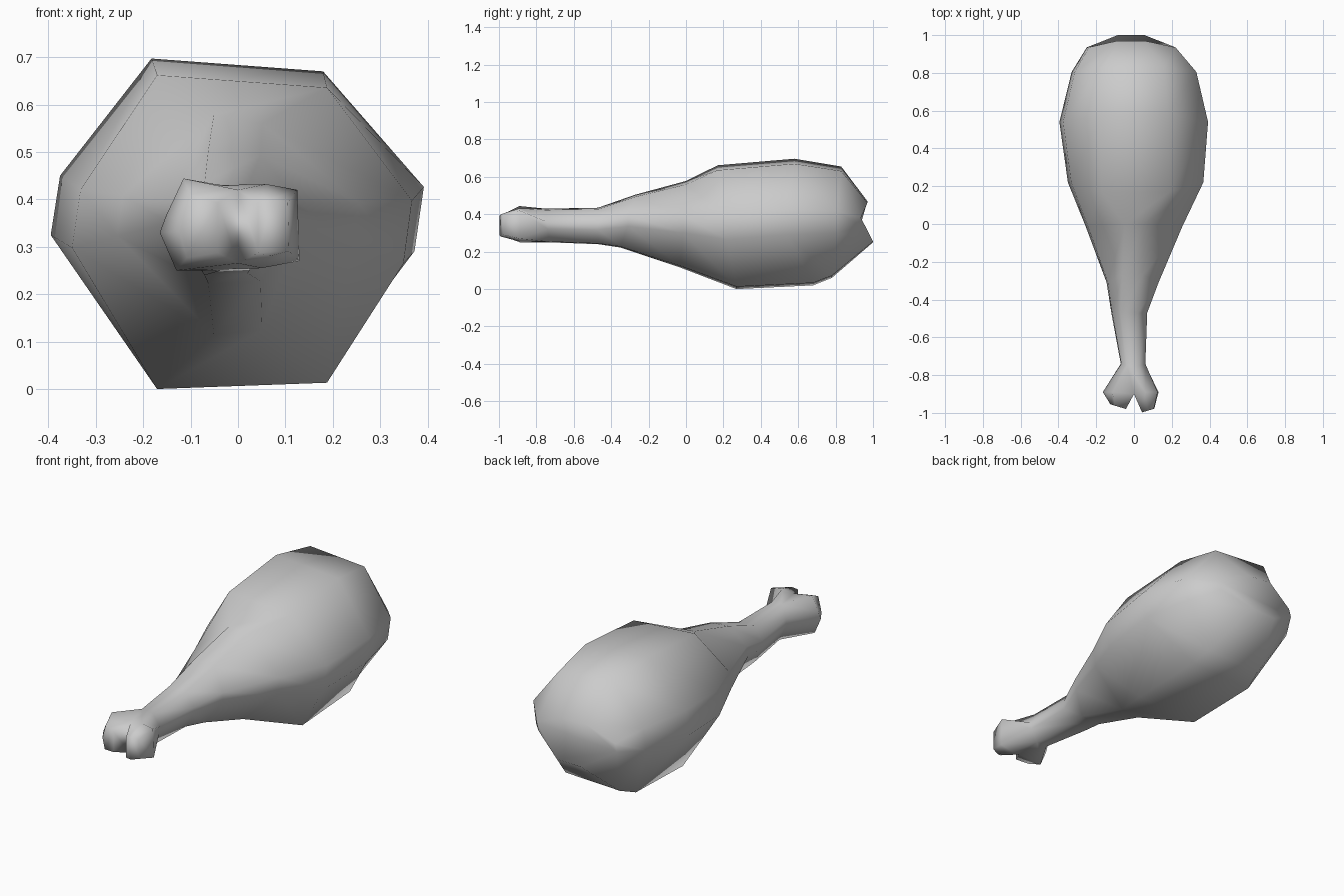
import bpy
import bmesh

cube = bpy.data.objects.get("Cube")
if cube:
    bpy.data.objects.remove(cube, do_unlink=True)

grey = bpy.data.materials.new("plain_grey")
grey.use_nodes = True
colour = (0.6, 0.6, 0.6, 1)
grey.diffuse_color = colour
grey.node_tree.nodes["Principled BSDF"].inputs["Base Color"].default_value = colour

bm = bmesh.new()


def ring(y_top, y_bottom, left, right, bottom, top, corner=0.48, side_shift=0.0):
    """Eight-sided cross-section, counted from the lower +x corner over the top."""
    cx, cz = (left + right) / 2, (bottom + top) / 2
    rx, rz = (right - left) / 2, (top - bottom) / 2
    y_mid = (y_top + y_bottom) / 2 + side_shift
    inset = 0.05 * rx
    points = [(right - inset, y_mid, cz - 0.2 * rz), (right, y_mid, cz + 0.2 * rz),
              (cx + rx * corner, y_top, top - 0.08 * rz), (cx - rx * corner, y_top, top),
              (left + inset, y_mid, cz + 0.27 * rz), (left, y_mid, cz - 0.1 * rz),
              (cx - rx * corner, y_bottom, bottom),
              (cx + rx * corner, y_bottom, bottom + 0.04 * rz)]
    return [bm.verts.new(p) for p in points]


def bridge(a, b):
    n = len(a)
    for i in range(n):
        j = (i + 1) % n
        bm.faces.new((a[i], a[j], b[j], b[i]))


# Meat and shaft, from the rounded back end to the thin neck
sections = [
    (0.97, 1.00, -0.25, 0.22, 0.25, 0.47, 0.3, -0.05),
    (0.83, 0.78, -0.33, 0.33, 0.06, 0.655),
    (0.58, 0.68, -0.395, 0.392, 0.02, 0.697, 0.46, -0.09),
    (0.17, 0.27, -0.35, 0.367, 0.0, 0.662, 0.5),
    (0.00, -0.03, -0.255, 0.255, 0.115, 0.578, 0.2),
    (-0.27, -0.35, -0.145, 0.13, 0.222, 0.505, 0.4),
    (-0.47, -0.47, -0.12, 0.07, 0.24, 0.435),
    (-0.75, -0.73, -0.07, 0.06, 0.25, 0.43),
]
rings = [ring(*s) for s in sections]
bm.faces.new(rings[0])
for a, b in zip(rings, rings[1:]):
    bridge(a, b)

# Flared bone end, with a notch between two knuckles
neck = rings[-1]
outline = [(0.13, 0.27), (0.125, 0.42), (0.06, 0.432), (-0.115, 0.444),
           (-0.152, 0.365), (-0.165, 0.33), (-0.13, 0.25), (0.05, 0.255)]
flare = [bm.verts.new((x, -0.89, z)) for x, z in outline]
notch_top = bm.verts.new((0, -0.90, 0.42))
notch_bottom = bm.verts.new((0, -0.90, 0.265))
for i in range(8):
    j = (i + 1) % 8
    face = [neck[i], neck[j], flare[j], flare[i]]
    if i == 2:
        face.insert(3, notch_top)
    elif i == 6:
        face.insert(3, notch_bottom)
    bm.faces.new(face)


def knuckle(loop, cx, y):
    """Rounded tip that closes one half of the bone end."""
    tip = []
    for v in loop:
        x = cx + (v.co.x - cx) * 0.5
        tip.append(bm.verts.new((x, y + 0.3 * (abs(x) - 0.04),
                                 0.335 + (v.co.z - 0.335) * 0.68)))
    bridge(loop, tip)
    bm.faces.new(tip)


knuckle([flare[7], flare[0], flare[1], flare[2], notch_top, notch_bottom], 0.085, -0.998)
knuckle([notch_bottom, notch_top] + flare[3:7], -0.085, -0.98)

bmesh.ops.recalc_face_normals(bm, faces=bm.faces)
for face in bm.faces:
    face.smooth = True

mesh = bpy.data.meshes.new("drumstick")
bm.to_mesh(mesh)
bm.free()
mesh.materials.append(grey)
drumstick = bpy.data.objects.new("drumstick", mesh)
bpy.context.scene.collection.objects.link(drumstick)
